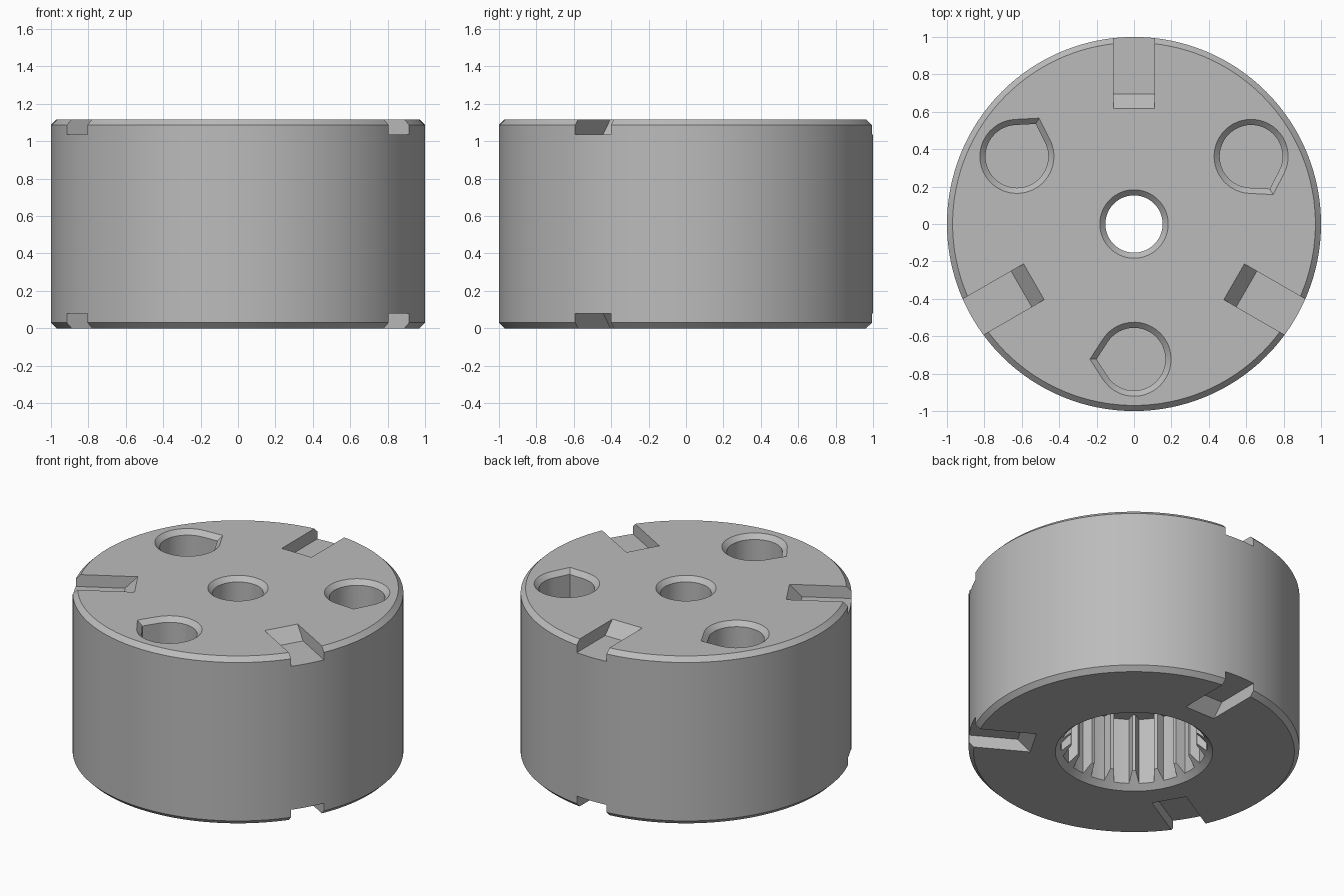
import bpy, bmesh, math
from mathutils import Matrix, Vector

cube = bpy.data.objects.get("Cube")
if cube:
    bpy.data.objects.remove(cube, do_unlink=True)

HEIGHT, CHAMFER = 1.117, 0.03

grey = bpy.data.materials.new("plain grey")
grey.use_nodes = True
colour = (0.5, 0.5, 0.5, 1)
grey.diffuse_color = colour
grey.node_tree.nodes["Principled BSDF"].inputs["Base Color"].default_value = colour


def loft(name, rings):
    """Closed solid through rings of matching points."""
    bm = bmesh.new()
    loops = [[bm.verts.new(p) for p in ring] for ring in rings]
    n = len(loops[0])
    for a, b in zip(loops, loops[1:]):
        for i in range(n):
            j = (i + 1) % n
            bm.faces.new((a[i], a[j], b[j], b[i]))
    bm.faces.new(loops[0][::-1])
    bm.faces.new(loops[-1])
    bmesh.ops.recalc_face_normals(bm, faces=bm.faces)
    mesh = bpy.data.meshes.new(name)
    bm.to_mesh(mesh)
    bm.free()
    mesh.materials.append(grey)
    obj = bpy.data.objects.new(name, mesh)
    bpy.context.collection.objects.link(obj)
    return obj


def circle(r, z, n=96):
    return [Vector((r * math.cos(i * math.tau / n), r * math.sin(i * math.tau / n), z))
            for i in range(n)]


def turned(name, profile, n=96):
    return loft(name, [circle(r, z, n) for r, z in profile])


def teardrop(r, z, n=40):
    """Round outline with a tangent point towards -y."""
    half = math.radians(33)
    pts = [Vector((0, -r / math.cos(half), z))]
    for i in range(n + 1):
        a = -math.pi / 2 + half + i * (math.tau - 2 * half) / n
        pts.append(Vector((r * math.cos(a), r * math.sin(a), z)))
    return pts


def spline(z, teeth=18, root=0.442, tip=0.385):
    """Internal toothed outline with arced grooves and narrow teeth."""
    pts = []
    for k in range(teeth):
        mid = math.tau * k / teeth
        for deg, r in ((-8.5, tip), (-6, root), (0, root), (6, root), (8.5, tip)):
            a = mid + math.radians(deg)
            pts.append(Vector((r * math.cos(a), r * math.sin(a), z)))
    return pts


# Main drum with chamfered rims
body = turned("drum_body", [(1 - CHAMFER, 0), (1, CHAMFER),
                            (1, HEIGHT - CHAMFER), (1 - CHAMFER, HEIGHT)], 128)
cutters = []

# Toothed socket in the underside, with a conical lead-in
cutters.append(loft("socket_cutter", [spline(-0.1), spline(0.48)]))
cutters.append(turned("socket_lead_in_cutter", [(0.526, -0.05), (0.3, 0.176)]))

# Central through bore with a chamfered mouth
cutters.append(turned("bore_cutter", [(0.153, 0.3), (0.153, HEIGHT - CHAMFER),
                                      (0.183, HEIGHT), (0.233, HEIGHT + 0.05)], 64))

# Three blind teardrop holes in the top
for deg in (30, 150, 270):
    hole = loft("pin_hole_cutter", [teardrop(0.168, 0.55), teardrop(0.168, HEIGHT - CHAMFER),
                                    teardrop(0.198, HEIGHT), teardrop(0.248, HEIGHT + 0.05)])
    hole.data.transform(Matrix.Rotation(math.radians(deg), 4, "Z") @ Matrix.Translation((0.723, 0, 0)))
    cutters.append(hole)

# Three radial rim notches with sloping inner ends, on both faces
for deg in (90, 210, 330):
    for top in (True, False):
        section = [(0.57, -0.05), (0.695, 0.08), (1.2, 0.08), (1.2, -0.05)]
        rings = [[Vector((r, y, HEIGHT - z if top else z)) for r, z in section]
                 for y in (-0.11, 0.11)]
        notch = loft("notch_cutter", rings)
        notch.data.transform(Matrix.Rotation(math.radians(deg), 4, "Z"))
        cutters.append(notch)

# Carve the drum, then discard the cutters
bpy.context.view_layer.objects.active = body
for cutter in cutters:
    cutter.hide_render = True
    mod = body.modifiers.new("cut", "BOOLEAN")
    mod.operation, mod.solver, mod.object = "DIFFERENCE", "EXACT", cutter
    bpy.ops.object.modifier_apply(modifier=mod.name)
    bpy.data.objects.remove(cutter, do_unlink=True)

# Smooth curved walls, crisp edges
bpy.ops.object.select_all(action="DESELECT")
body.select_set(True)
bpy.ops.object.shade_smooth_by_angle(angle=math.radians(20))
